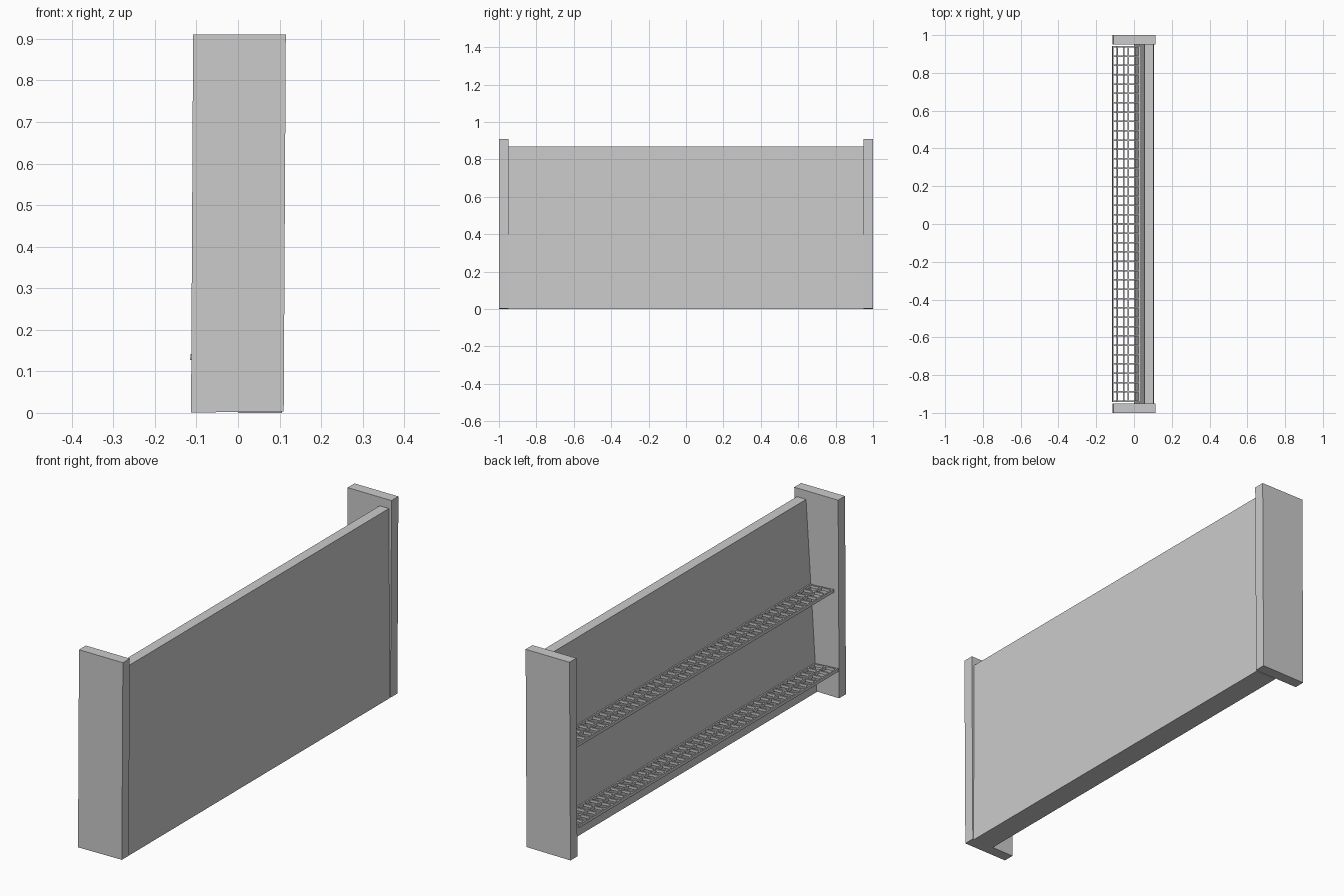
import bpy, bmesh, math

if "Cube" in bpy.data.objects:
    bpy.data.objects.remove(bpy.data.objects["Cube"])


def new_object(name, bm):
    bmesh.ops.recalc_face_normals(bm, faces=bm.faces[:])
    me = bpy.data.meshes.new(name)
    bm.to_mesh(me)
    bm.free()
    ob = bpy.data.objects.new(name, me)
    bpy.context.collection.objects.link(ob)
    return ob


def prism(name, profile, y0, y1):
    """Extrude an (x, z) profile along y."""
    bm = bmesh.new()
    face = bm.faces.new([bm.verts.new((x, y0, z)) for x, z in profile])
    ext = bmesh.ops.extrude_face_region(bm, geom=[face])
    verts = [g for g in ext["geom"] if isinstance(g, bmesh.types.BMVert)]
    bmesh.ops.translate(bm, verts=verts, vec=(0, y1 - y0, 0))
    return new_object(name, bm)


def add_box(bm, centre, size):
    verts = bmesh.ops.create_cube(bm, size=1)["verts"]
    bmesh.ops.scale(bm, verts=verts, vec=size)
    bmesh.ops.translate(bm, verts=verts, vec=centre)


# end panels, leaning very slightly
end_profile = [(-0.113, 0.001), (0.110, 0.003), (0.115, 0.91), (-0.108, 0.91)]
prism("end_panel_front", end_profile, -1.0, -0.95)
prism("end_panel_back", end_profile, 0.95, 1.0)

# wedge-shaped main board: sloping inner face, upright outer face
prism("main_board", [(0.0, 0.0), (0.106, 0.0), (0.102, 0.87), (0.055, 0.87)],
      -0.95, 0.95)

# grating shelves, square to the sloping face
LENGTH, DEPTH, HEIGHT, BARS = 1.885, 0.122, 0.014, 39
TILT = math.atan2(0.055, 0.87)


def shelf(name, x, z):
    bm = bmesh.new()
    rail = 0.007
    for i in range(3):
        cx = -rail / 2 - i * (DEPTH - rail) / 2
        add_box(bm, (cx, 0, 0), (rail, LENGTH, HEIGHT))
    bar = 0.008
    for i in range(BARS):
        cy = -LENGTH / 2 + bar / 2 + i * (LENGTH - bar) / (BARS - 1)
        add_box(bm, (-DEPTH / 2, cy, 0), (DEPTH - 0.002, bar, HEIGHT - 0.002))
    ob = new_object(name, bm)
    ob.location = (x, 0, z)
    ob.rotation_euler = (0, TILT, 0)


shelf("lower_shelf", 0.007, 0.127)
shelf("upper_shelf", 0.030, 0.484)
